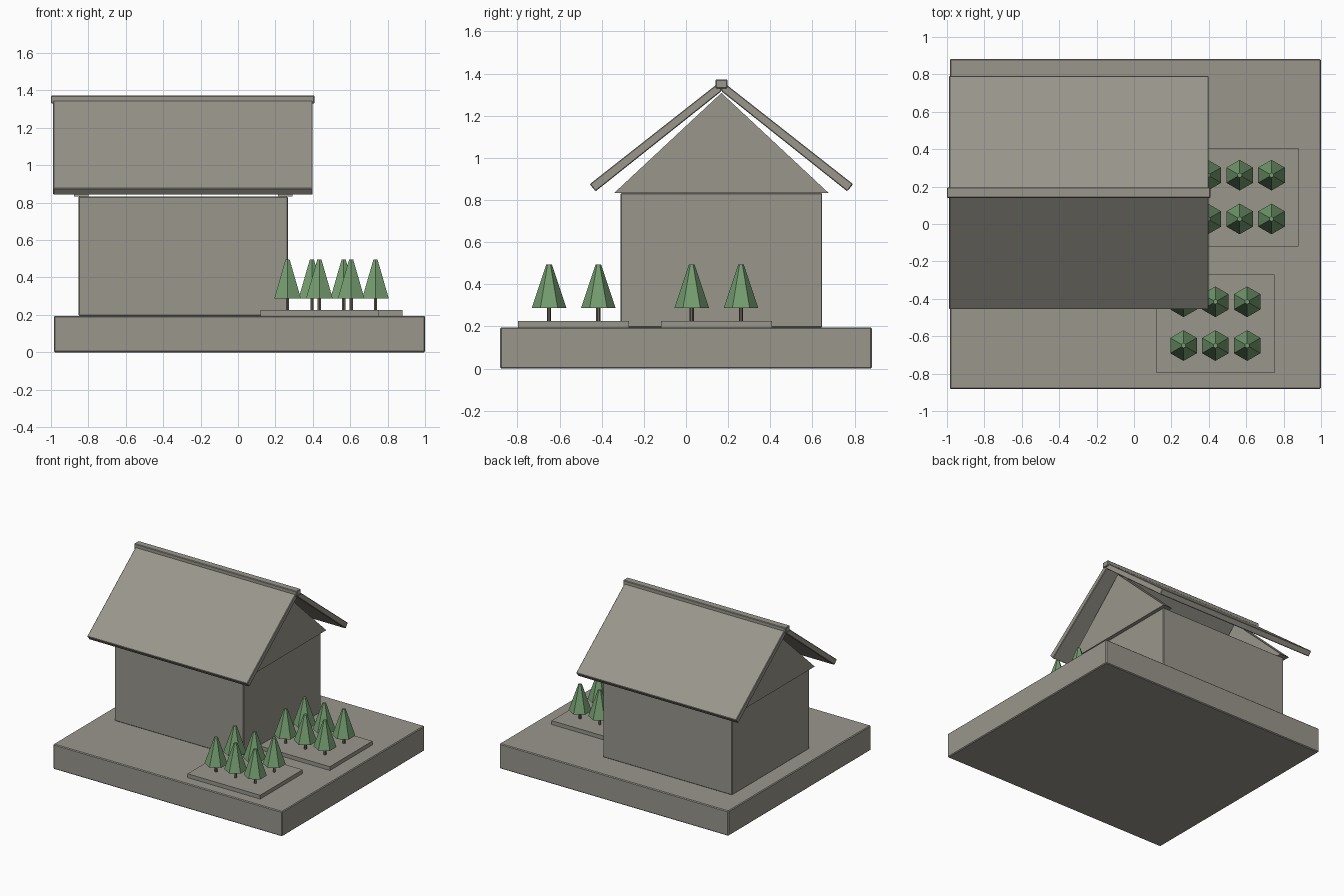
import bpy
import bmesh
from mathutils import Matrix

if "Cube" in bpy.data.objects:
    bpy.data.objects.remove(bpy.data.objects["Cube"], do_unlink=True)


def material(name, rgb):
    mat = bpy.data.materials.new(name)
    mat.use_nodes = True
    colour = (*rgb, 1)
    mat.diffuse_color = colour
    mat.node_tree.nodes["Principled BSDF"].inputs["Base Color"].default_value = colour
    return mat


GREY = material("warm grey", (0.32, 0.305, 0.262))
GREEN = material("leaf green", (0.175, 0.335, 0.16))
BARK = material("bark", (0.16, 0.135, 0.11))


def finish(name, bm, mat, bevel=0):
    bmesh.ops.recalc_face_normals(bm, faces=bm.faces)
    mesh = bpy.data.meshes.new(name)
    bm.to_mesh(mesh)
    bm.free()
    mesh.materials.append(mat)
    obj = bpy.data.objects.new(name, mesh)
    bpy.context.collection.objects.link(obj)
    if bevel:
        mod = obj.modifiers.new("soft edges", "BEVEL")
        mod.width = bevel
        mod.segments = 1
    return obj


def prism(name, profile, x0, x1, mat=GREY, bevel=0):
    """Extrude a (y, z) profile along x."""
    bm = bmesh.new()
    face = bm.faces.new([bm.verts.new((x0, y, z)) for y, z in profile])
    ext = bmesh.ops.extrude_face_region(bm, geom=[face])
    moved = [v for v in ext["geom"] if isinstance(v, bmesh.types.BMVert)]
    bmesh.ops.translate(bm, verts=moved, vec=(x1 - x0, 0, 0))
    return finish(name, bm, mat, bevel)


def box(name, x0, x1, y0, y1, z0, z1, bevel=0):
    return prism(name, [(y0, z0), (y1, z0), (y1, z1), (y0, z1)], x0, x1, GREY, bevel)


def cone(name, x, y, z0, z1, r0, r1, mat):
    bm = bmesh.new()
    bmesh.ops.create_cone(bm, cap_ends=True, segments=6, radius1=r0, radius2=r1,
                          depth=z1 - z0,
                          matrix=Matrix.Translation((x, y, (z0 + z1) / 2)))
    return finish(name, bm, mat)


BASE_TOP, BED_TOP, EAVE = 0.195, 0.225, 0.833
MID = 0.168  # y of the ridge

# Ground slab and house body
box("base", -0.985, 1.0, -0.882, 0.882, 0, BASE_TOP, 0.006)
box("walls", -0.852, 0.266, MID - 0.478, MID + 0.478, BASE_TOP, EAVE, 0.004)

# Gable end plates
gable = [(MID - 0.509, EAVE), (MID + 0.509, EAVE), (MID, 1.308)]
for side, x0 in (("right", -0.877), ("left", 0.214)):
    prism(side + "_gable", gable, x0, x0 + 0.077)

# Two roof slopes meeting under the ridge cap
for side, s in (("front", -1), ("back", 1)):
    slope = [(MID, 1.316), (MID + s * 0.597, 0.841),
             (MID + s * 0.625, 0.875), (MID, 1.366)]
    prism(side + "_roof", slope, -0.989, 0.399, GREY, 0.004)
box("ridge_cap", -1.0, 0.409, MID - 0.028, MID + 0.028, 1.33, 1.372, 0.004)

# Two planting beds with six trees each
for bed, cx, cy in (("front", 0.435, -0.533), ("back", 0.565, 0.144)):
    box(bed + "_bed", cx - 0.315, cx + 0.315, cy - 0.263, cy + 0.263, BASE_TOP, BED_TOP)
    for col in (-1, 0, 1):
        for row in (-1, 1):
            x, y = cx + col * 0.17, cy + row * 0.117
            cone(bed + "_tree_trunk", x, y, BED_TOP, 0.29, 0.01, 0.01, BARK)
            cone(bed + "_tree_crown", x, y, 0.288, 0.495, 0.082, 0.013, GREEN)
